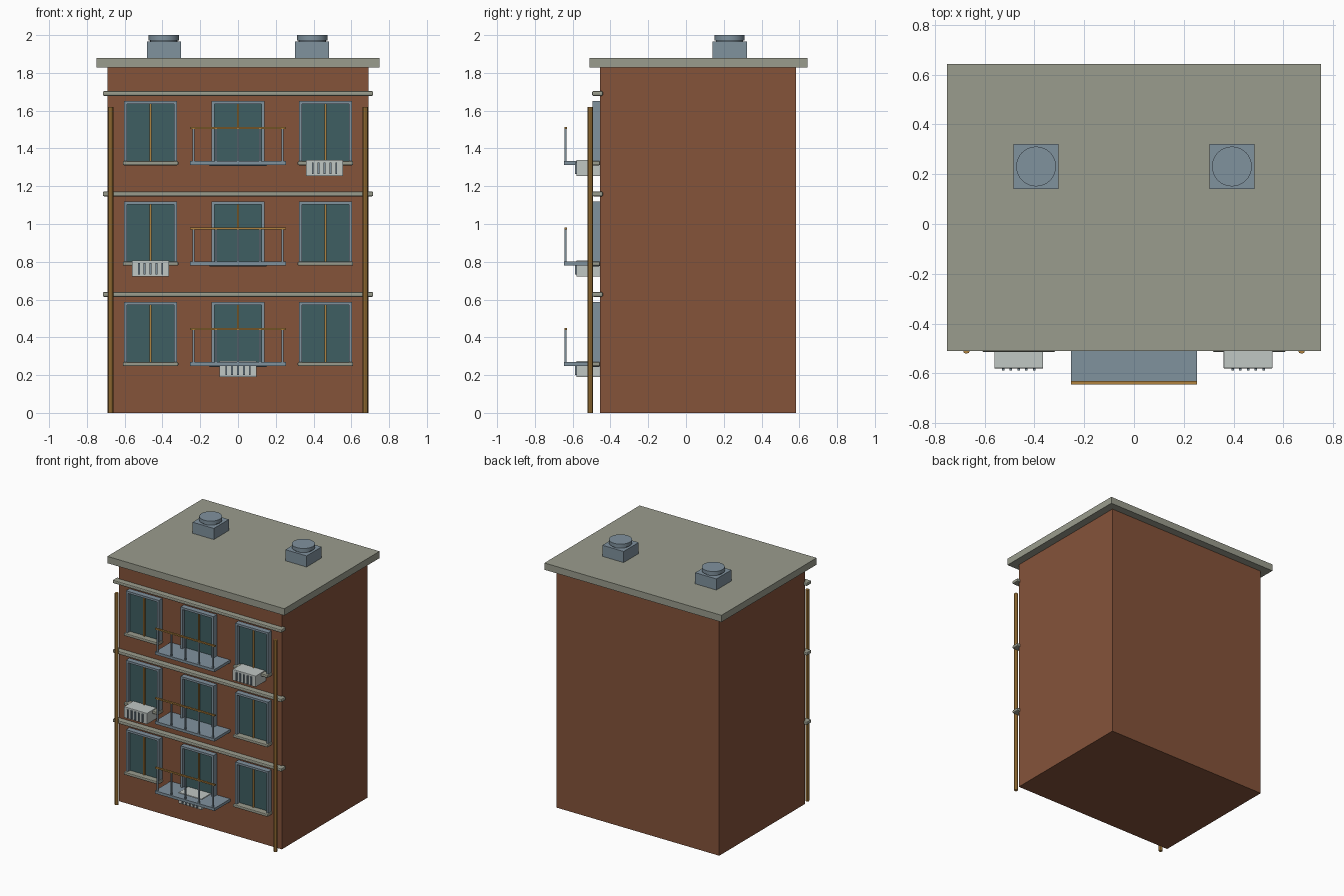
import bpy, math

if "Cube" in bpy.data.objects:
    bpy.data.objects.remove(bpy.data.objects["Cube"])


def material(name, rgb):
    m = bpy.data.materials.new(name)
    lin = [c / 12.92 if c <= 0.04045 else ((c + 0.055) / 1.055) ** 2.4
           for c in (v / 255 for v in rgb)]
    m.diffuse_color = (*lin, 1)
    m.use_nodes = True
    m.node_tree.nodes["Principled BSDF"].inputs["Base Color"].default_value = m.diffuse_color
    return m


BRICK = material("brick", (133, 83, 58))
STONE = material("stone", (154, 156, 141))
METAL = material("blue_grey_metal", (128, 146, 158))
GLASS = material("dark_glass", (62, 95, 98))
OCHRE = material("ochre", (176, 130, 62))
WHITE = material("off_white", (192, 199, 196))


def finish(ob, name, mat, bevel=0):
    ob.name = name
    ob.data.materials.append(mat)
    if bevel:
        mod = ob.modifiers.new("soft_edge", 'BEVEL')
        mod.width = bevel
        mod.segments = 2
    return ob


def box(name, mat, x, y, z, bevel=0):
    """Box from (min, max) pairs along each axis."""
    bpy.ops.mesh.primitive_cube_add(
        size=1, location=[(a[0] + a[1]) / 2 for a in (x, y, z)])
    ob = bpy.context.object
    ob.scale = [a[1] - a[0] for a in (x, y, z)]
    bpy.ops.object.transform_apply(location=False, rotation=False, scale=True)
    return finish(ob, name, mat, bevel)


def tube(name, mat, x, y, z, r, sides):
    bpy.ops.mesh.primitive_cylinder_add(
        vertices=sides, radius=r, depth=z[1] - z[0],
        location=(x, y, (z[0] + z[1]) / 2))
    bpy.ops.object.shade_smooth_by_angle(angle=math.radians(40))
    return finish(bpy.context.object, name, mat)


def around(c, half):
    return (c - half, c + half)


WALL = -0.455

# Main block and flat roof
box("brick_body", BRICK, (-0.69, 0.69), (WALL, 0.583), (0, 1.83))
box("roof_slab", STONE, (-0.75, 0.75), (-0.51, 0.642), (1.828, 1.88))

# Roof vents and drainpipes on both sides
for s in (-1, 1):
    box("vent_base", METAL, around(s * 0.393, 0.09), around(0.231, 0.091), (1.88, 1.965))
    tube("vent_neck", METAL, s * 0.393, 0.231, (1.965, 1.975), 0.072, 24)
    tube("vent_cap", METAL, s * 0.393, 0.231, (1.972, 2.0), 0.08, 32)
    tube("drainpipe", OCHRE, s * 0.673, -0.507, (0, 1.62), 0.014, 8)


def window(x, z):
    """Framed window, z is the bottom of the opening."""
    top = z + 0.325
    box("window_glass", GLASS, around(x, 0.13), (-0.468, WALL), (z, top - 0.01))
    for s in (-1, 1):
        box("window_jamb", METAL, around(x + s * 0.132, 0.008), (-0.496, WALL), (z, top))
    box("window_head", METAL, around(x, 0.14), (-0.496, WALL), (top - 0.016, top))
    box("window_mullion", OCHRE, around(x, 0.006), (-0.478, WALL), (z, top - 0.016))


def balcony(z):
    """Slab with thin posts and a top rail."""
    box("balcony_slab", METAL, (-0.253, 0.253), (-0.645, WALL), (z - 0.013, z + 0.008))
    for i in range(5):
        box("balcony_post", METAL, around(-0.235 + i * 0.1175, 0.005),
            around(-0.637, 0.005), (z, z + 0.18))
    box("balcony_rail", OCHRE, (-0.253, 0.253), around(-0.637, 0.007), (z + 0.178, z + 0.188))


def cooler(x, z):
    """Air conditioner box with vertical front slats."""
    box("cooler_body", WHITE, around(x, 0.098), (-0.58, WALL), (z, z + 0.085), 0.003)
    for i in range(5):
        box("cooler_slat", METAL, around(x + (i - 2) * 0.031, 0.005),
            (-0.588, -0.578), (z + 0.01, z + 0.072))


# Three identical storeys, each with one cooler in a different bay
for floor, cooler_x in enumerate((0, -0.463, 0.458)):
    z = 0.262 + floor * 0.532
    for x in (-0.463, 0, 0.463):
        window(x, z)
        box("window_sill", STONE if x else METAL, around(x, 0.147 if x else 0.155),
            (-0.514, WALL), (z - 0.015 if x else z - 0.018, z + 0.007), 0.006)
    balcony(z)
    cooler(cooler_x, z - 0.072)
    box("string_course", STONE, (-0.716, 0.716), (-0.497, -0.44),
        around(z + 0.365, 0.0125), 0.007)
